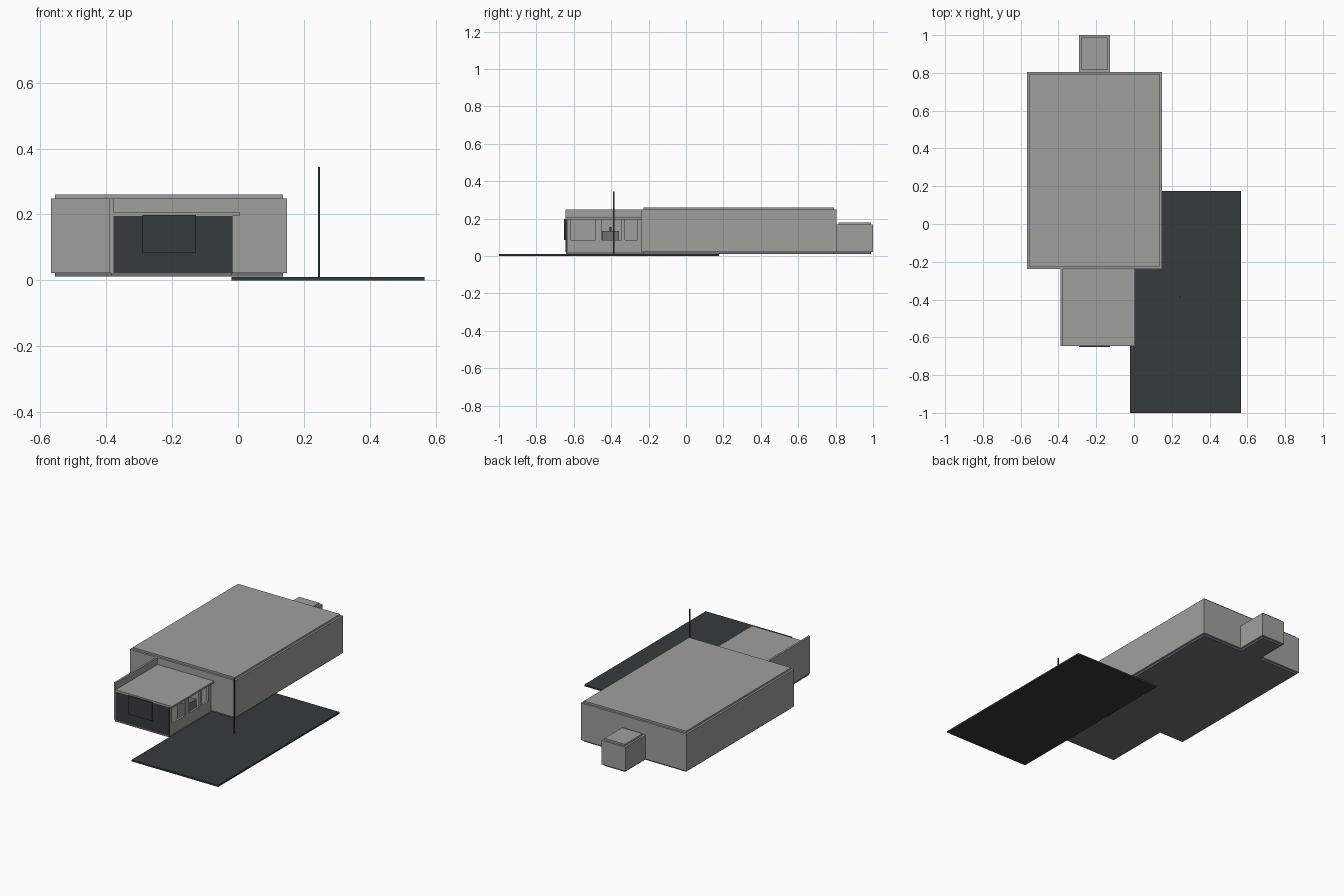
import bpy, bmesh

if "Cube" in bpy.data.objects:
    bpy.data.objects.remove(bpy.data.objects["Cube"])


def material(name, rgb):
    m = bpy.data.materials.new(name)
    m.diffuse_color = (*rgb, 1)
    m.use_nodes = True
    m.node_tree.nodes["Principled BSDF"].inputs["Base Color"].default_value = m.diffuse_color
    return m


WALL = material("concrete_grey", (0.35, 0.355, 0.33))
DARK = material("charcoal", (0.035, 0.044, 0.044))
BASE = material("foundation_grey", (0.16, 0.168, 0.168))


def box(name, x, y, z, mat):
    """Axis-aligned box from (min, max) ranges."""
    bm = bmesh.new()
    bmesh.ops.create_cube(bm, size=1)
    for v in bm.verts:
        v.co = [r[0] if c < 0 else r[1] for c, r in zip(v.co, (x, y, z))]
    me = bpy.data.meshes.new(name)
    bm.to_mesh(me)
    bm.free()
    me.materials.append(mat)
    ob = bpy.data.objects.new(name, me)
    bpy.context.collection.objects.link(ob)
    return ob


def block(name, x, y, top, inset=0.012):
    """Wall block with inset foundation and inset raised roof."""
    xi = (x[0] + inset, x[1] - inset)
    yi = (y[0] + inset, y[1] - inset)
    box(name + "_walls", x, y, (0.022, top), WALL)
    box(name + "_roof", xi, yi, (top, top + 0.011), WALL)
    box(name + "_foundation", xi, yi, (0.011, 0.022), BASE)


# Main hall and rear annex
block("hall", (-0.567, 0.149), (-0.238, 0.804), 0.249)
block("annex", (-0.29, -0.128), (0.804, 1.0), 0.169)
box("annex_foundation_link", (-0.278, -0.14), (0.79, 0.82), (0.011, 0.022), BASE)

# Paved yard and pole
box("paved_yard", (-0.02, 0.566), (-1.0, 0.176), (0, 0.01), DARK)
box("pole", (0.242, 0.249), (-0.39, -0.383), (0.01, 0.344), DARK)

# Front wing: floor, tall left wall, roof
Y0, Y1 = -0.645, -0.238
box("wing_foundation", (-0.385, -0.018), (Y0 + 0.004, Y1 + 0.02), (0.011, 0.022), BASE)
box("wing_left_wall", (-0.39, -0.378), (Y0, Y1), (0.022, 0.249), WALL)
box("wing_roof", (-0.378, 0.004), (Y0, Y1), (0.196, 0.207), WALL)

# Dark front wall with a projecting panel
box("wing_front_wall", (-0.378, -0.017), (Y0, Y0 + 0.012), (0.022, 0.196), DARK)
box("wing_front_panel", (-0.29, -0.128), (Y0 - 0.007, Y0), (0.085, 0.198), DARK)

# Right wall: sill and posts around three open windows
XR = (-0.029, -0.017)
box("wing_sill", XR, (Y0 + 0.012, Y1), (0.022, 0.086), WALL)
for i, (a, b) in enumerate([(-0.633, -0.616), (-0.483, -0.452),
                            (-0.345, -0.326), (-0.262, Y1)]):
    box(f"window_post_{i + 1}", XR, (a, b), (0.086, 0.196), WALL)

# Counter behind the middle window
box("counter", (-0.1, -0.031), (-0.45, -0.357), (0.022, 0.134), BASE)
box("counter_item", (-0.06, -0.052), (-0.408, -0.398), (0.134, 0.154), DARK)
